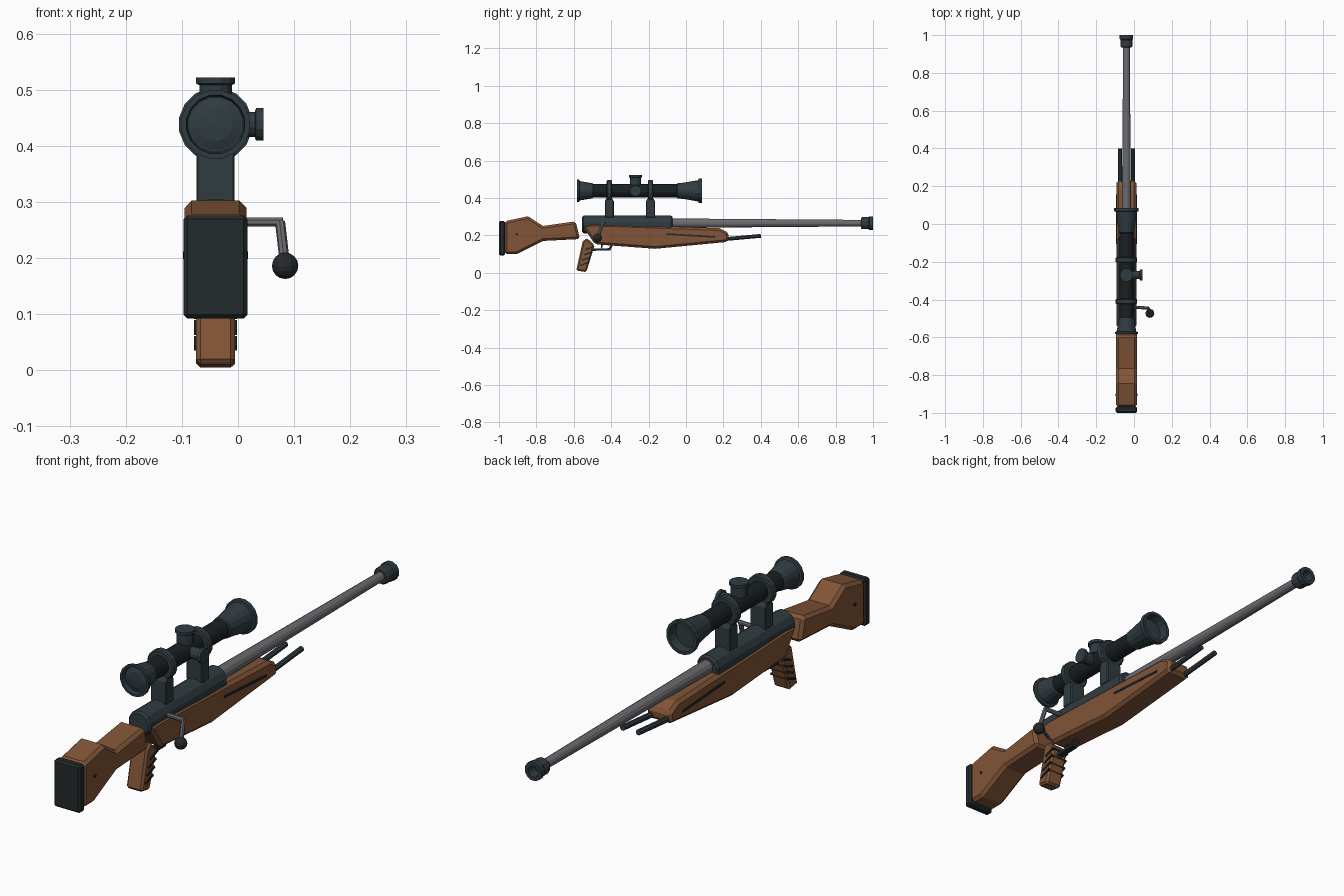
import bpy, bmesh, math
from mathutils import Vector, Matrix

if "Cube" in bpy.data.objects:
    bpy.data.objects.remove(bpy.data.objects["Cube"])

CX = -0.04      # centre plane of the rifle
SCOPE_Z = 0.438


def material(name, rgb):
    m = bpy.data.materials.new(name)
    m.diffuse_color = (*rgb, 1)
    m.use_nodes = True
    m.node_tree.nodes["Principled BSDF"].inputs["Base Color"].default_value = m.diffuse_color
    return m


WOOD = material("wood", (0.22, 0.09, 0.038))
DARK = material("dark_metal", (0.03, 0.045, 0.053))
BLACK = material("black_metal", (0.010, 0.014, 0.016))
RUBBER = material("rubber", (0.017, 0.023, 0.025))
STEEL = material("steel", (0.15, 0.15, 0.165))


def finish(name, bm, mat, bevel=0):
    bmesh.ops.recalc_face_normals(bm, faces=bm.faces)
    me = bpy.data.meshes.new(name)
    bm.to_mesh(me)
    bm.free()
    ob = bpy.data.objects.new(name, me)
    bpy.context.collection.objects.link(ob)
    me.materials.append(mat)
    if bevel:
        mod = ob.modifiers.new("bevel", 'BEVEL')
        mod.width, mod.segments, mod.limit_method = bevel, 1, 'ANGLE'
        mod.angle_limit = math.radians(50)
    return ob


def slab(name, pts, half, mat, bevel=0, x=CX):
    """Side profile (y, z) extruded across x."""
    bm = bmesh.new()
    f = bm.faces.new([bm.verts.new((x - half, y, z)) for y, z in pts])
    ext = bmesh.ops.extrude_face_region(bm, geom=[f])["geom"]
    bmesh.ops.translate(bm, vec=(2 * half, 0, 0),
                        verts=[v for v in ext if isinstance(v, bmesh.types.BMVert)])
    return finish(name, bm, mat, bevel)


def box(name, centre, size, mat, bevel=0, tilt=0):
    bm = bmesh.new()
    bmesh.ops.create_cube(bm, size=1, matrix=Matrix.Translation(centre)
                          @ Matrix.Rotation(tilt, 4, 'X') @ Matrix.Diagonal((*size, 1)))
    return finish(name, bm, mat, bevel)


def lathe(name, origin, axis, profile, mat, sides=16):
    """Spin (distance along axis, radius) points; radius 0 closes the end."""
    q = Vector(axis).to_track_quat('Z', 'Y')
    bm = bmesh.new()
    rings = []
    for d, r in profile:
        count = sides if r else 1
        rings.append([bm.verts.new(Vector(origin) + q @ Vector((
            r * math.cos(2 * math.pi * (i + .5) / sides),
            r * math.sin(2 * math.pi * (i + .5) / sides), d))) for i in range(count)])
    for a, b in zip(rings, rings[1:]):
        for i in range(sides):
            j = (i + 1) % sides
            quad = [a[i % len(a)], a[j % len(a)], b[j % len(b)], b[i % len(b)]]
            bm.faces.new(list(dict.fromkeys(quad)))
    return finish(name, bm, mat)


def rod(name, a, b, r, mat, sides=8):
    d = Vector(b) - Vector(a)
    n = d.length
    return lathe(name, a, d, [(0, 0), (0, r), (n, r), (n, 0)], mat, sides)


# Wooden stock, grip and fore-end
slab("butt_stock", [(-.97, .275), (-.845, .302), (-.765, .25), (-.59, .275), (-.567, .18),
                    (-.765, .17), (-.905, .10), (-.97, .10)], .055, WOOD, .012)
slab("butt_pad", [(-1, .092), (-.967, .092), (-.967, .276), (-1, .276)], .057, RUBBER, .007)
slab("fore_end", [(-.557, .257), (-.49, .262), (.18, .238), (.23, .212), (.225, .165),
                  (-.165, .128), (-.487, .152)], .053, WOOD, .012)
slab("grip", [(-.53, .185), (-.49, .15), (-.497, .12), (-.533, .003), (-.587, .012),
              (-.552, .168)], .035, WOOD, .008)

# Grip ridges
for i in range(4):
    box(f"grip_ridge_{i}", (CX, -.541 + .009 * i, .048 + .028 * i), (.077, .05, .008),
        RUBBER, tilt=math.radians(22))

# Stock screws, fore-end grooves and the twin front rods
for s, side in ((-1, "left"), (1, "right")):
    rod(f"stock_screw_{side}", (CX + s * .05, -.905, .205), (CX + s * .058, -.905, .205),
        .007, RUBBER)
    box(f"fore_end_groove_{side}", (CX + s * .052, .025, .199), (.008, .26, .009),
        RUBBER, tilt=math.radians(-3.5))
    rod(f"front_rod_{side}", (CX + s * .034, .19, .178), (CX + s * .034, .4, .197),
        .011, DARK)

# Receiver and barrel
lathe("receiver", (CX, 0, .258), (0, 1, 0),
      [(-.555, 0), (-.555, .042), (-.547, .049), (-.08, .049), (-.072, .042), (-.072, 0)],
      DARK, 12)
lathe("barrel", (CX, 0, .265), (0, 1, 0),
      [(-.08, 0), (-.08, .026), (.95, .018), (.95, 0)], STEEL, 12)
lathe("muzzle", (CX, 0, .265), (0, 1, 0),
      [(.935, 0), (.935, .028), (.942, .033), (.975, .033), (.98, .037), (1, .037),
       (1, .022), (.96, .020), (.96, 0)], DARK, 12)

# Scope tube with flared, recessed ends
lathe("scope_tube", (CX, 0, SCOPE_Z), (0, 1, 0),
      [(-.52, 0), (-.52, .037), (-.03, .037), (-.03, 0)], BLACK)
lathe("scope_eyepiece", (CX, 0, SCOPE_Z), (0, 1, 0),
      [(-.567, 0), (-.567, .05), (-.583, .053), (-.583, .062), (-.572, .062), (-.569, .053),
       (-.50, .041), (-.495, .036), (-.495, 0)], DARK)
lathe("scope_objective", (CX, 0, SCOPE_Z), (0, 1, 0),
      [(-.05, 0), (-.05, .036), (-.045, .041), (-.01, .045), (.066, .058), (.068, .066),
       (.086, .066), (.086, .054), (.05, .05), (.05, 0)], DARK)
lathe("eyepiece_lens", (CX, 0, SCOPE_Z), (0, -1, 0),
      [(.566, .05), (.573, .03), (.575, 0)], DARK)

# Scope rings and mounts
for y, end in ((-.41, "rear"), (-.19, "front")):
    lathe(f"scope_ring_{end}", (CX, y, SCOPE_Z), (0, 1, 0),
          [(-.014, .034), (-.014, .053), (-.010, .058), (.010, .058), (.014, .053),
           (.014, .034)], DARK)
    slab(f"scope_mount_{end}", [(y - .024, .295), (y + .024, .295), (y + .024, .382),
                                (y + .014, .40), (y - .014, .40), (y - .024, .382)],
         .034, DARK, .003)

# Adjustment knobs
lathe("top_knob", (CX, -.27, SCOPE_Z), (0, 0, 1),
      [(.03, 0), (.03, .03), (.07, .03), (.073, .036), (.084, .036), (.084, 0)], DARK, 12)
lathe("side_knob", (CX, -.27, SCOPE_Z), (1, 0, 0),
      [(.03, 0), (.03, .023), (.07, .023), (.072, .030), (.085, .030), (.085, 0)], DARK, 12)

# Bolt handle
elbow, ball = (.075, -.445, .264), (.084, -.473, .186)
rod("bolt_arm", (-.02, -.44, .264), (.080, -.445, .264), .009, STEEL)
rod("bolt_handle", elbow, ball, .009, STEEL)
bm = bmesh.new()
bmesh.ops.create_uvsphere(bm, u_segments=12, v_segments=8, radius=.0235,
                          matrix=Matrix.Translation(ball))
finish("bolt_knob", bm, RUBBER)

# Trigger guard and trigger
slab("trigger_guard", [(-.505, .117), (-.405, .119), (-.39, .150), (-.40, .153),
                       (-.412, .131), (-.505, .129)], .012, RUBBER)
slab("trigger", [(-.455, .155), (-.443, .155), (-.448, .133), (-.44, .124), (-.455, .132)],
     .006, RUBBER)
